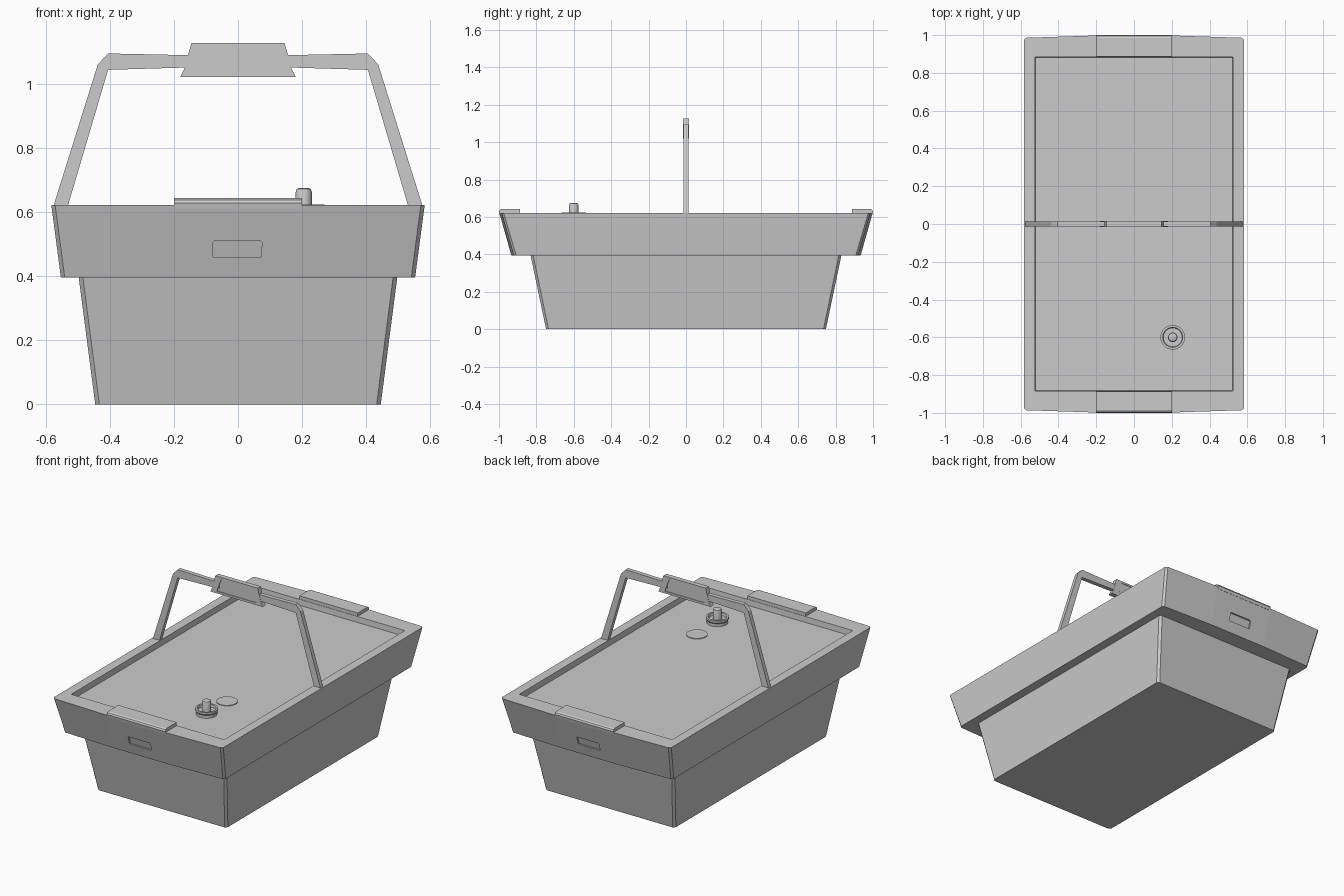
import bpy, bmesh, math

if "Cube" in bpy.data.objects:
    bpy.data.objects.remove(bpy.data.objects["Cube"])


def make(name, bm):
    bmesh.ops.recalc_face_normals(bm, faces=bm.faces)
    me = bpy.data.meshes.new(name)
    bm.to_mesh(me)
    bm.free()
    ob = bpy.data.objects.new(name, me)
    bpy.context.scene.collection.objects.link(ob)
    return ob


def loft(name, rings):
    # closed rings of equal length, capped at both ends
    bm = bmesh.new()
    vs = [[bm.verts.new(p) for p in r] for r in rings]
    n = len(vs[0])
    for a, b in zip(vs, vs[1:]):
        for i in range(n):
            j = (i + 1) % n
            bm.faces.new((a[i], a[j], b[j], b[i]))
    bm.faces.new(vs[0])
    bm.faces.new(vs[-1])
    return make(name, bm)


def ring(quarter, z):
    # mirror a quarter outline (ordered side to end) into a full ring
    q = quarter
    pts = q + [(-x, y) for x, y in q[::-1]]
    pts += [(-x, -y) for x, y in q] + [(x, -y) for x, y in q[::-1]]
    return [(x, y, z) for x, y in pts]


def plate(name, pts, y0, y1):
    # xz outline extruded along y
    return loft(name, [[(x, y, z) for x, z in pts] for y in (y0, y1)])


def lathe(name, x, y, profile, n=32):
    rings = [[(x + r * math.cos(2 * math.pi * i / n),
               y + r * math.sin(2 * math.pi * i / n), z) for i in range(n)]
             for r, z in profile]
    ob = loft(name, rings)
    for p in ob.data.polygons:
        p.use_smooth = True
    bpy.context.view_layer.objects.active = ob
    ob.select_set(True)
    bpy.ops.object.shade_smooth_by_angle(angle=math.radians(35))
    ob.select_set(False)
    return ob


def cut(ob, cutter):
    cutter.hide_render = True
    cutter.hide_viewport = True
    m = ob.modifiers.new("recess", 'BOOLEAN')
    m.operation = 'DIFFERENCE'
    m.solver = 'EXACT'
    m.object = cutter


RIM, FLOOR = 0.622, 0.587

# Tapered lower tub
loft("tub", [ring([(0.445, 0.735), (0.432, 0.748)], 0),
             ring([(0.497, 0.818), (0.484, 0.832)], 0.40)])

# Lid with bowed ends and sunken top
lid = loft("lid", [
    ring([(0.552, 0.908), (0.54, 0.921), (0.2, 0.934)], 0.395),
    ring([(0.582, 0.975), (0.57, 0.986), (0.2, 0.998)], RIM),
    ring([(0.525, 0.881), (0.521, 0.885), (0.2, 0.885)], RIM),
    ring([(0.522, 0.878), (0.518, 0.882), (0.2, 0.882)], FLOOR)])

# Raised tabs and finger recesses on both ends
tab = [(0.887, 0.61), (0.887, 0.643), (0.985, 0.643), (0.995, 0.638),
       (1.0, 0.628), (0.996, 0.61)]
for s, side in ((-1, "front"), (1, "back")):
    loft(side + "_tab", [[(x, s * y, z) for y, z in tab] for x in (-0.2, 0.2)])
    # cutter slants with the lid wall, leaving a shallow pocket
    outline = [(-0.078, 0.46), (0.072, 0.46), (0.075, 0.505), (0.071, 0.51),
               (-0.074, 0.51), (-0.078, 0.505)]
    slope = (0.998 - 0.934) / (RIM - 0.395)
    rings = [[(x, s * (0.934 + slope * (z - 0.395) + d), z) for x, z in outline]
             for d in (-0.01, 0.05)]
    cut(lid, loft(side + "_recess_cutter", rings))

# Handle legs and bars
arm = [(0.578, 0.61), (0.437, 1.06), (0.405, 1.094), (0.12, 1.088),
       (0.12, 1.052), (0.17, 1.05), (0.405, 1.043), (0.53, 0.62), (0.53, 0.61)]
for s, side in ((-1, "left"), (1, "right")):
    plate(side + "_handle_arm", [(s * x, z) for x, z in arm], -0.013, 0.013)

# Grip with recessed panel on each face
half = [(0.18, 1.02), (0.165, 1.05), (0.155, 1.092), (0.145, 1.127)]
grip = plate("handle_grip", half + [(-x, z) for x, z in half[::-1]], -0.015, 0.015)
panel = [(-0.135, 1.033), (0.135, 1.033), (0.105, 1.115), (-0.105, 1.115)]
for s, side in ((-1, "front"), (1, "back")):
    cut(grip, plate(side + "_grip_cutter", panel, s * 0.011, s * 0.04))

# Drain cup, knob and flat button on the lid
lathe("knob_cup", 0.205, -0.6, [(0.06, FLOOR - 0.01), (0.06, 0.605), (0.065, 0.612),
      (0.065, 0.624), (0.053, 0.624), (0.05, 0.608)])
lathe("knob", 0.205, -0.6, [(0.025, 0.6), (0.025, 0.663), (0.022, 0.671),
      (0.014, 0.675)])
lathe("button", 0.205, -0.4, [(0.06, FLOOR - 0.01), (0.06, FLOOR + 0.004)])
